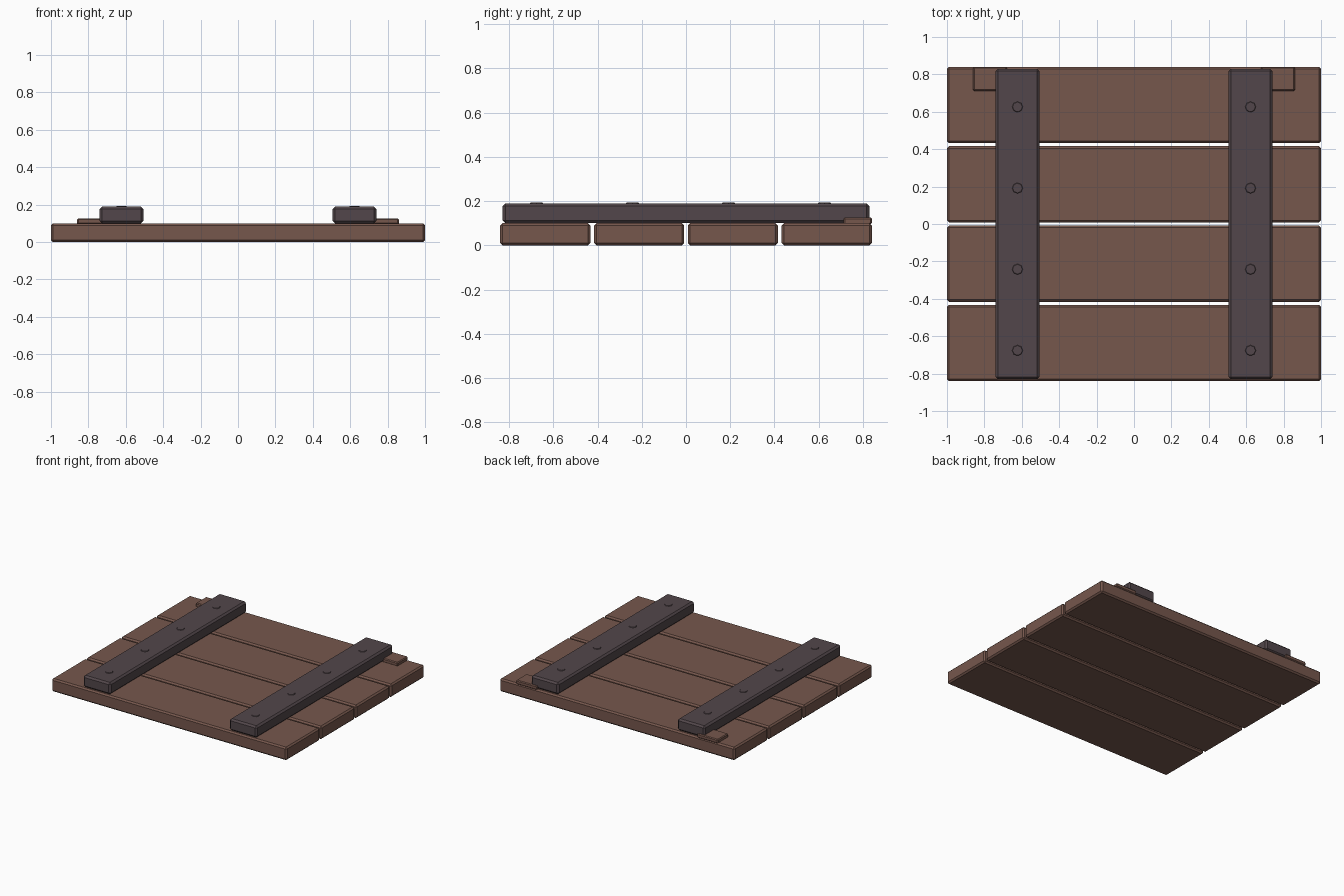
import bpy
import bmesh
from mathutils import Matrix

cube = bpy.data.objects.get("Cube")
if cube:
    bpy.data.objects.remove(cube, do_unlink=True)


def make_material(name, color):
    mat = bpy.data.materials.new(name)
    mat.use_nodes = True
    mat.diffuse_color = color
    mat.node_tree.nodes["Principled BSDF"].inputs["Base Color"].default_value = color
    return mat


brown = make_material("brown_wood", (0.18, 0.095, 0.073, 1))
dark = make_material("dark_wood", (0.085, 0.062, 0.069, 1))


def add_object(name, bm, mat):
    mesh = bpy.data.meshes.new(name)
    bm.to_mesh(mesh)
    bm.free()
    mesh.materials.append(mat)
    obj = bpy.data.objects.new(name, mesh)
    bpy.context.collection.objects.link(obj)
    return obj


def add_box(name, low, high, mat, bevel):
    """Box between two corners with chamfered edges."""
    bm = bmesh.new()
    bmesh.ops.create_cube(bm, size=1)
    for v in bm.verts:
        v.co = [(a + b) / 2 + c * (b - a) for a, b, c in zip(low, high, v.co)]
    obj = add_object(name, bm, mat)
    mod = obj.modifiers.new("Chamfer", 'BEVEL')
    mod.width = bevel
    mod.segments = 1
    return obj


def add_nail(name, x, y, z, mat):
    """Low tapered nail head."""
    bm = bmesh.new()
    bmesh.ops.create_cone(bm, cap_ends=True, segments=8, radius1=0.034,
                          radius2=0.026, depth=0.012,
                          matrix=Matrix.Translation((x, y, z)))
    return add_object(name, bm, mat)


# Four planks with narrow open gaps
pitch, half = 0.424, 0.204
for i in range(4):
    y = (i - 1.5) * pitch
    add_box(f"plank_{i + 1}", (-1, y - half, 0), (1, y + half, 0.1), brown, 0.011)

# Battens, their nail heads and the small corner blocks
for side, s in (("left", 1), ("right", -1)):
    x = s * 0.623
    add_box(f"{side}_batten", (x - 0.117, -0.83, 0.1), (x + 0.117, 0.83, 0.19),
            dark, 0.013)
    for i in range(4):
        add_nail(f"{side}_nail_{i + 1}", x, (i - 1.5) * 0.434 - 0.025, 0.188, dark)
    x = s * 0.77
    add_box(f"{side}_corner_block", (x - 0.09, 0.712, 0.095), (x + 0.09, 0.84, 0.126),
            brown, 0.006)
